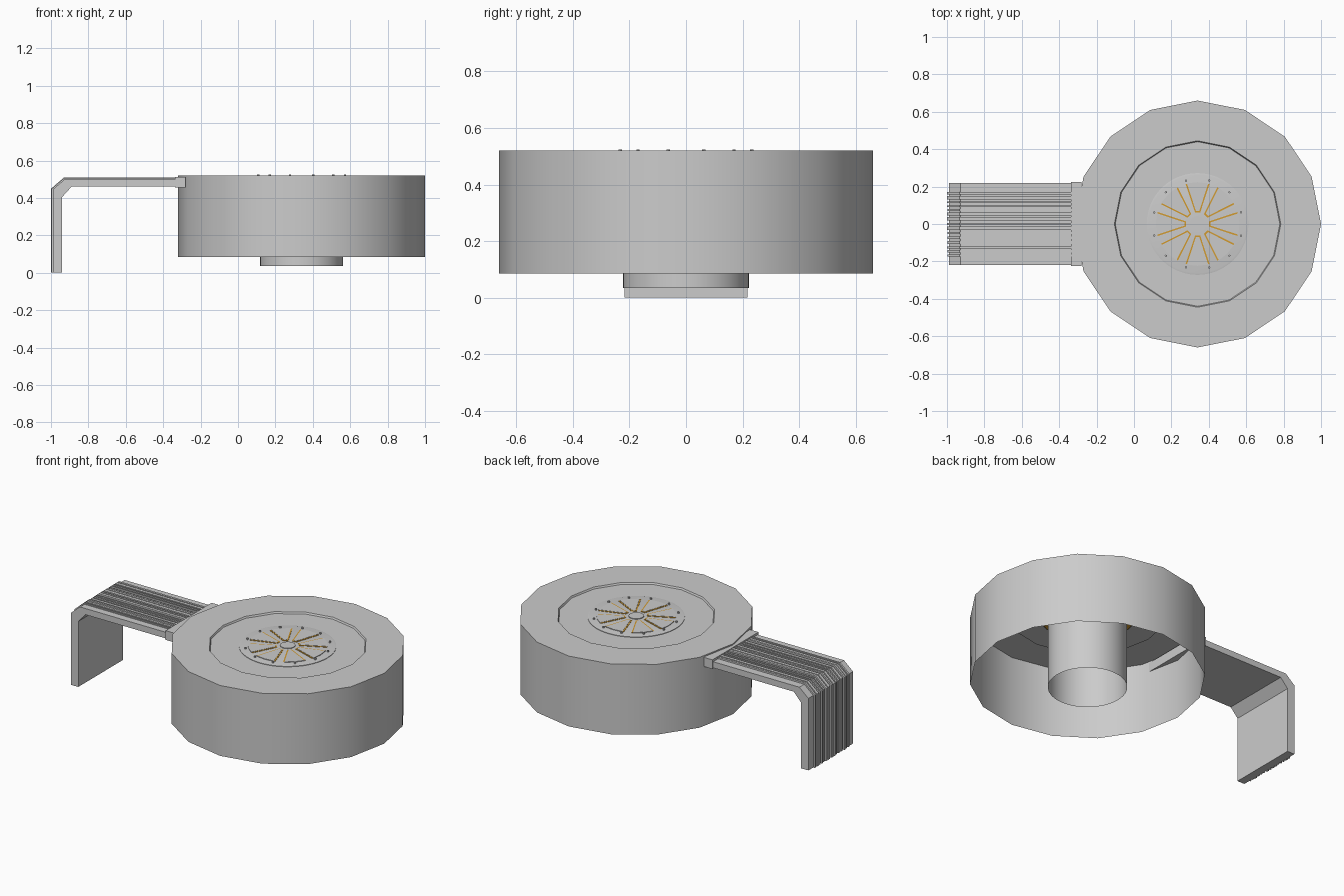
import bpy, bmesh, math, random

if "Cube" in bpy.data.objects:
    bpy.data.objects.remove(bpy.data.objects["Cube"])
random.seed(4)
CX = 0.34  # drum axis


def material(name, rgb):
    m = bpy.data.materials.new(name)
    m.diffuse_color = (*rgb, 1)
    m.use_nodes = True
    m.node_tree.nodes["Principled BSDF"].inputs["Base Color"].default_value = m.diffuse_color
    return m


ORANGE = material("orange", (0.65, 0.33, 0.03))
LIGHT = material("light_grey", (0.6, 0.6, 0.6))


def finish(name, bm, mat=None, smooth=False):
    me = bpy.data.meshes.new(name)
    bm.to_mesh(me)
    bm.free()
    ob = bpy.data.objects.new(name, me)
    bpy.context.collection.objects.link(ob)
    if mat:
        me.materials.append(mat)
    if smooth:
        bpy.ops.object.select_all(action='DESELECT')
        ob.select_set(True)
        bpy.context.view_layer.objects.active = ob
        bpy.ops.object.shade_smooth_by_angle(angle=math.radians(30))
    return ob


def lathe(name, profile, n, mat=None, cap=False):
    """Spin (radius, z) points about the drum axis; optionally close the last ring."""
    bm = bmesh.new()
    rings = [[bm.verts.new((CX + r * math.cos(2 * math.pi * i / n),
                            r * math.sin(2 * math.pi * i / n), z)) for i in range(n)]
             for r, z in profile]
    for a, b in zip(rings, rings[1:]):
        for i in range(n):
            j = (i + 1) % n
            bm.faces.new((a[i], a[j], b[j], b[i]))
    if cap:
        bm.faces.new(rings[-1])
    return finish(name, bm, mat, True)


def add_prism(bm, pts, axis, lo, hi):
    """Extrude a 2D outline along y (outline in xz) or z (outline in xy)."""
    def co(p, t):
        return (p[0], t, p[1]) if axis == 'y' else (p[0], p[1], t)
    a = [bm.verts.new(co(p, lo)) for p in pts]
    b = [bm.verts.new(co(p, hi)) for p in pts]
    faces = [bm.faces.new(a), bm.faces.new(b[::-1])]
    for i in range(len(pts)):
        j = (i + 1) % len(pts)
        faces.append(bm.faces.new((a[j], a[i], b[i], b[j])))
    bmesh.ops.recalc_face_normals(bm, faces=faces)


# Drum: thin open shell with a flat top rim
lathe("drum_shell", [(0.66, 0.085), (0.66, 0.52), (0.445, 0.52), (0.44, 0.51)], 16)
lathe("window_ring", [(0.445, 0.51), (0.27, 0.51)], 16, LIGHT)

# Central hub, its orange backing and the open tube below
lathe("hub_disc", [(0.272, 0.495), (0.272, 0.513), (0.262, 0.515)], 48, cap=True)
lathe("hub_backing", [(0.222, 0.485), (0.262, 0.485), (0.262, 0.495)], 48, ORANGE)
lathe("spindle_tube", [(0.222, 0.035), (0.222, 0.50)], 48)
lathe("hub_cap", [(0.043, 0.515), (0.043, 0.519)], 24, cap=True)


# Wedge windows with orange borders
def wedge(angle, r0, r1, half0, half1):
    pts = [(r0, -half0), (r1, -half1)]
    pts += [(r1 * 1.03, 0), (r1, half1), (r0, half0)]
    c, s = math.cos(angle), math.sin(angle)
    return [(CX + x * c - y * s, x * s + y * c) for x, y in pts]


borders, panes = bmesh.new(), bmesh.new()
for k in range(8):
    a = k * math.pi / 4
    add_prism(borders, wedge(a, 0.062, 0.213, 0.014, 0.064), 'z', 0.512, 0.517)
    add_prism(panes, wedge(a, 0.070, 0.217, 0.009, 0.057), 'z', 0.512, 0.5185)
finish("wedge_borders", borders, ORANGE)
finish("wedge_panes", panes, LIGHT)

# Small studs around the hub
studs = bmesh.new()
for k in range(12):
    a = math.radians(15 + 30 * k)
    x, y = CX + 0.24 * math.cos(a), 0.24 * math.sin(a)
    ring = [(x + 0.006 * math.cos(t * math.pi / 4), y + 0.006 * math.sin(t * math.pi / 4))
            for t in range(8)]
    add_prism(studs, ring, 'z', 0.513, 0.524)
finish("hub_studs", studs)

# Clamp block where the strap meets the drum
bm = bmesh.new()
add_prism(bm, [(-0.338, 0.455), (-0.28, 0.455), (-0.28, 0.512), (-0.338, 0.512)], 'y', -0.225, 0.225)
finish("strap_clamp", bm)

# Bent strap
bm = bmesh.new()
add_prism(bm, [(-0.335, 0.46), (-0.89, 0.46), (-0.94, 0.405), (-0.94, 0.0), (-0.99, 0.0),
               (-0.99, 0.445), (-0.928, 0.498), (-0.335, 0.498)], 'y', -0.218, 0.218)
finish("strap", bm)

# Uneven ridges running along the outside of the strap
bm = bmesh.new()
y = -0.175
while y < 0.175:
    w = random.uniform(0.008, 0.02)
    h = random.choice((0.006, 0.01, 0.01))
    add_prism(bm, [(-0.335, 0.496), (-0.927, 0.496), (-0.988, 0.444), (-0.988, 0.0),
                   (-0.99 - h, 0.0), (-0.99 - h, 0.449), (-0.932, 0.498 + h),
                   (-0.335, 0.498 + h)], 'y', y, y + w)
    y += w + random.uniform(0.006, 0.014)
finish("strap_ridges", bm)
